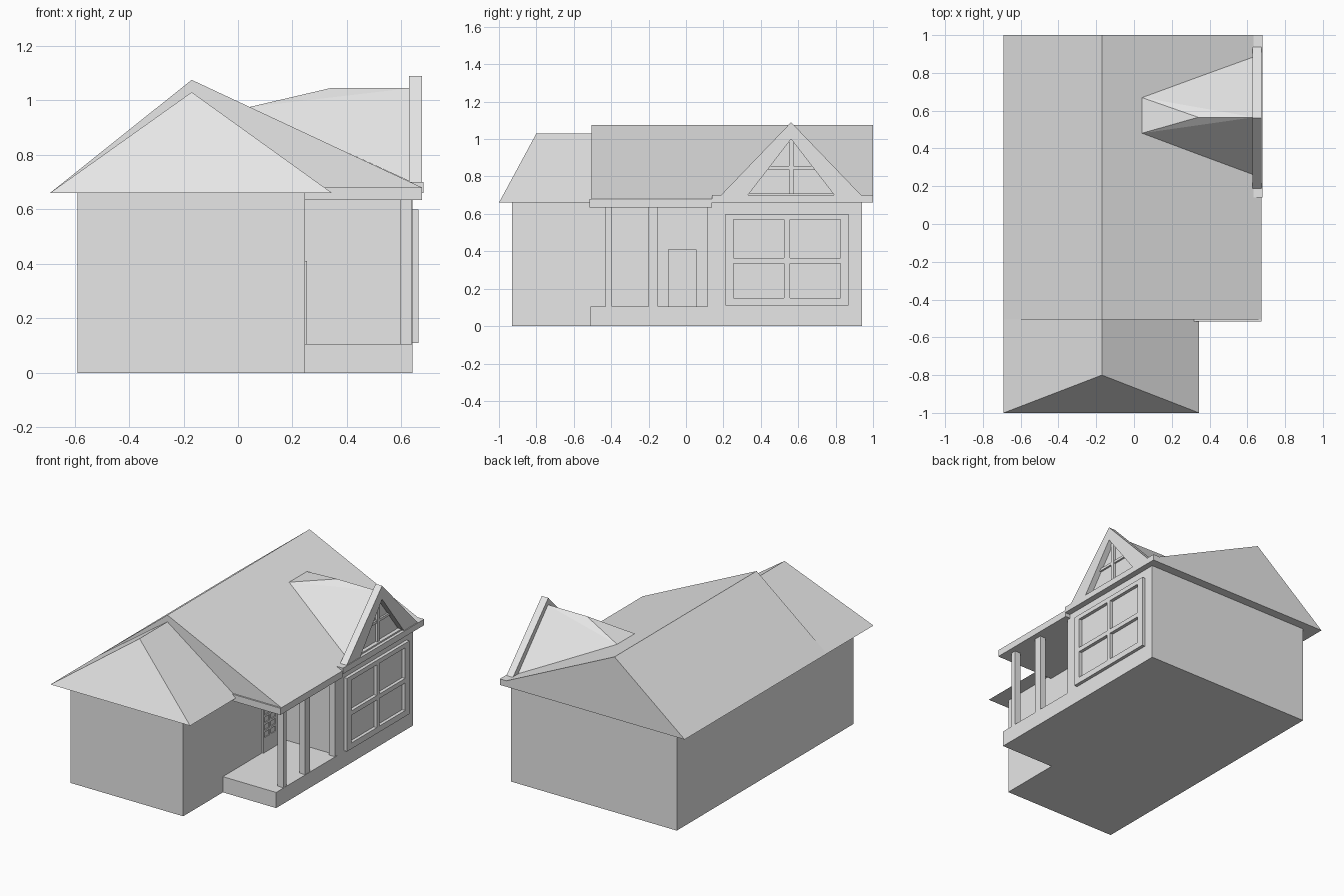
import bpy, bmesh
from mathutils import Vector

cube = bpy.data.objects.get("Cube")
if cube:
    bpy.data.objects.remove(cube, do_unlink=True)

grey = bpy.data.materials.new("light grey")
grey.use_nodes = True
grey.diffuse_color = (0.8, 0.8, 0.8, 1)
grey.node_tree.nodes["Principled BSDF"].inputs["Base Color"].default_value = (0.8, 0.8, 0.8, 1)


def solid(name, verts, faces):
    """Closed flat-shaded mesh with outward normals."""
    bm = bmesh.new()
    vs = [bm.verts.new(v) for v in verts]
    for f in faces:
        bm.faces.new([vs[i] for i in f])
    bmesh.ops.recalc_face_normals(bm, faces=bm.faces)
    mesh = bpy.data.meshes.new(name)
    bm.to_mesh(mesh)
    bm.free()
    mesh.materials.append(grey)
    ob = bpy.data.objects.new(name, mesh)
    bpy.context.collection.objects.link(ob)
    return ob


def prism(name, profile, axis, a, b):
    """Extrude a 2D profile along x (profile y,z), y (x,z) or z (x,y)."""
    def place(p, t):
        c = list(p)
        c.insert("xyz".index(axis), t)
        return Vector(c)
    n = len(profile)
    verts = [place(p, t) for t in (a, b) for p in profile]
    faces = [range(n), range(n, 2 * n)]
    faces += [(i, (i + 1) % n, (i + 1) % n + n, i + n) for i in range(n)]
    return solid(name, verts, faces)


def box(name, x, y, z):
    return prism(name, [(x[0], y[0]), (x[1], y[0]), (x[1], y[1]), (x[0], y[1])], "z", *z)


def paned_frame(name, x, ys, zs):
    """Window frame of bars; ys and zs list the bar intervals."""
    for i, y in enumerate(ys):
        box(f"{name}_upright_{i}", x, y, (zs[0][0], zs[-1][1]))
    for i, z in enumerate(zs):
        for j in range(len(ys) - 1):
            box(f"{name}_rail_{i}_{j}", x, (ys[j][1], ys[j + 1][0]), z)


# Walls
prism("house_walls", [(-0.59, -0.93), (0.245, -0.93), (0.245, 0.14), (0.64, 0.14),
                      (0.64, 0.94), (-0.59, 0.94)], "z", 0, 0.665)

# Porch floor, posts and ceiling beam
box("porch_floor", (0.24, 0.64), (-0.51, 0.16), (0, 0.105))
for i, (y0, y1) in enumerate([(-0.43, -0.395), (-0.2, -0.15), (0.115, 0.142)]):
    box(f"porch_post_{i}", (0.595, 0.638), (y0, y1), (0.1, 0.64))
box("porch_beam", (0.24, 0.675), (-0.515, 0.14), (0.635, 0.68))

# Main gable roof
prism("main_roof", [(-0.69, 0.66), (-0.17, 1.075), (0.675, 0.68), (0.675, 0.66)], "y", -0.505, 1.0)

# Lower front wing roof with a hipped end
solid("wing_roof",
      [(-0.69, -1, 0.66), (0.345, -1, 0.66), (0.345, -0.4, 0.66), (-0.69, -0.4, 0.66),
       (-0.17, -0.8, 1.03), (-0.17, -0.4, 1.03)],
      [(0, 1, 2, 3), (0, 1, 4), (1, 2, 5, 4), (3, 0, 4, 5), (2, 3, 5)])

# Dormer roof, clipped where it meets the main slope
solid("dormer_roof",
      [(0.04, 0.48, 0.975), (0.04, 0.67, 0.975), (0.34, 0.565, 1.045), (0.635, 0.565, 1.045),
       (0.635, 0.26, 0.7), (0.635, 0.885, 0.7)],
      [(0, 1, 2), (0, 2, 3), (0, 3, 4), (1, 5, 3), (1, 3, 2), (4, 3, 5), (0, 4, 5), (0, 5, 1)])

# Dormer gable trim
for side, s in (("right", -1), ("left", 1)):
    c = 0.562
    prism(f"gable_trim_{side}", [(c + s * 0.38, 0.695), (c, 1.09), (c, 1.0), (c + s * 0.235, 0.695)],
          "x", 0.627, 0.675)
box("gable_fascia", (0.62, 0.68), (0.14, 1.0), (0.66, 0.7))

# Dormer window bars
box("dormer_window_upright", (0.63, 0.648), (0.55, 0.575), (0.7, 1.0))
box("dormer_window_rail", (0.63, 0.647), (0.43, 0.695), (0.838, 0.855))
box("dormer_window_sill", (0.63, 0.66), (0.325, 0.805), (0.695, 0.71))

# Large four-pane front window
paned_frame("large_window", (0.635, 0.662),
            [(0.21, 0.255), (0.525, 0.555), (0.825, 0.87)],
            [(0.11, 0.15), (0.335, 0.365), (0.57, 0.6)])

# Entrance door with a panel of eight small panes
box("door_leaf", (0.24, 0.248), (-0.095, 0.055), (0.105, 0.41))
box("door_lower_panel", (0.24, 0.254), (-0.095, 0.055), (0.105, 0.195))
paned_frame("door_window", (0.24, 0.254),
            [(-0.095, -0.08), (-0.03, -0.015), (0.035, 0.055)],
            [(z, z + 0.015) for z in (0.19, 0.24, 0.29, 0.34, 0.395)])
